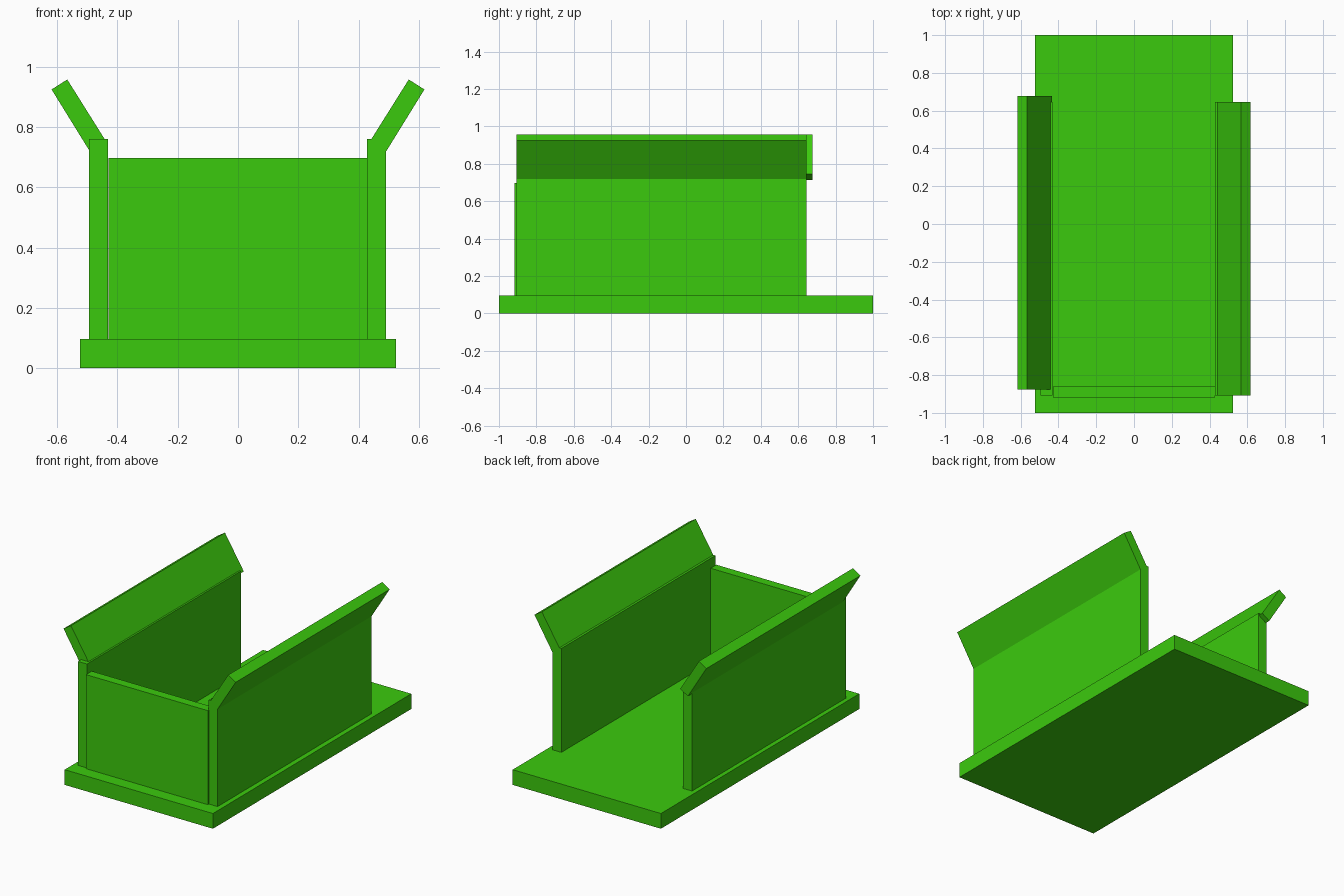
import bpy
import bmesh

cube = bpy.data.objects.get("Cube")
if cube:
    bpy.data.objects.remove(cube, do_unlink=True)

# Single green material
green = bpy.data.materials.new("bright green")
green.use_nodes = True
colour = (0.044, 0.591, 0.004, 1.0)
green.diffuse_color = colour
green.node_tree.nodes["Principled BSDF"].inputs["Base Color"].default_value = colour


def prism(name, profile, y0, y1):
    """Extrude an (x, z) profile along y."""
    bm = bmesh.new()
    face = bm.faces.new([bm.verts.new((x, y0, z)) for x, z in profile])
    result = bmesh.ops.extrude_face_region(bm, geom=[face])
    moved = [v for v in result["geom"] if isinstance(v, bmesh.types.BMVert)]
    bmesh.ops.translate(bm, verts=moved, vec=(0, y1 - y0, 0))
    bmesh.ops.recalc_face_normals(bm, faces=bm.faces)
    mesh = bpy.data.meshes.new(name)
    bm.to_mesh(mesh)
    bm.free()
    mesh.materials.append(green)
    obj = bpy.data.objects.new(name, mesh)
    bpy.context.collection.objects.link(obj)
    return obj


def box(name, x0, x1, y0, y1, z0, z1):
    return prism(name, [(x0, z0), (x1, z0), (x1, z1), (x0, z1)], y0, y1)


# Base slab and front panel
box("base", -0.523, 0.523, -1.0, 1.0, 0.0, 0.097)
box("front_panel", -0.43, 0.43, -0.918, -0.86, 0.097, 0.697)

# Upright side walls
box("left_wall", 0.428, 0.491, -0.907, 0.645, 0.097, 0.76)
box("right_wall", -0.494, -0.431, -0.907, 0.645, 0.097, 0.76)

# Outward-leaning flaps; the right one sits slightly further back
flap = [(0.433, 0.745), (0.487, 0.712), (0.618, 0.924), (0.566, 0.957)]
prism("left_flap", flap, -0.907, 0.645)
prism("right_flap", [(-x, z) for x, z in flap], -0.876, 0.677)
